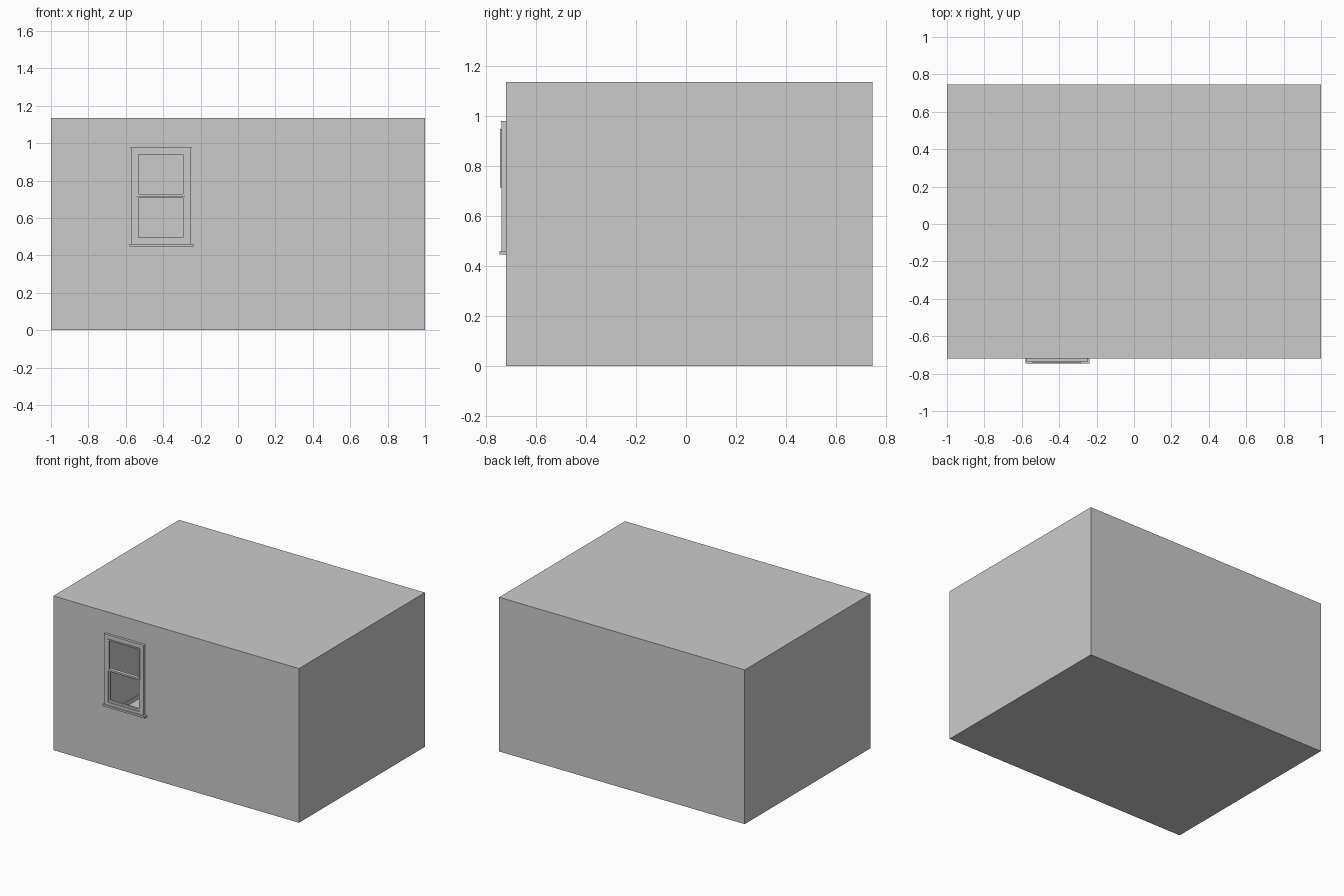
import bpy, bmesh

if "Cube" in bpy.data.objects:
    bpy.data.objects.remove(bpy.data.objects["Cube"])

X, Y0, Y1, H = 1.0, -0.719, 0.745, 1.135   # room extents
WX0, WX1, WZ0, WZ1 = -0.57, -0.254, 0.459, 0.974   # window casing
OX0, OX1 = -0.532, -0.294                   # glass openings


def mesh_object(name, bm):
    me = bpy.data.meshes.new(name)
    bm.to_mesh(me)
    bm.free()
    ob = bpy.data.objects.new(name, me)
    bpy.context.collection.objects.link(ob)
    return ob


def box(name, x0, x1, y0, y1, z0, z1):
    bm = bmesh.new()
    bmesh.ops.create_cube(bm, size=1)
    for v in bm.verts:
        v.co = (x1 if v.co.x > 0 else x0, y1 if v.co.y > 0 else y0, z1 if v.co.z > 0 else z0)
    return mesh_object(name, bm)


def ring(name, outer, inner, y0, y1):
    """Rectangular frame in the xz plane; rectangles are (x0, x1, z0, z1)."""
    bm = bmesh.new()

    def loop(r, y):
        a, b, c, d = r
        return [bm.verts.new(p) for p in ((a, y, c), (b, y, c), (b, y, d), (a, y, d))]

    loops = [loop(outer, y0), loop(inner, y0), loop(inner, y1), loop(outer, y1)]
    for k in range(4):
        p, q = loops[k], loops[(k + 1) % 4]
        for i in range(4):
            j = (i + 1) % 4
            bm.faces.new((p[i], p[j], q[j], q[i]))
    bmesh.ops.recalc_face_normals(bm, faces=bm.faces)
    return mesh_object(name, bm)


# thin walls: front wall with window hole, three plain walls, ceiling, floor
T = 0.004
ring("front_wall", (-X, X, 0, H), (-0.55, -0.275, 0.475, 0.955), Y0, Y0 + T)
box("back_wall", -X, X, Y1 - T, Y1, 0, H)
for s, name in ((-1, "left_wall"), (1, "right_wall")):
    a, b = sorted((s * X, s * (X - T)))
    box(name, a, b, Y0, Y1, 0, H)
box("ceiling", -X, X, Y0, Y1, H - T, H)
box("floor", -X, X, Y0, Y1, 0, 0.006)

# low skirting inside the room
S, SZ = 0.01, 0.035
for s, name in ((-1, "left_skirting"), (1, "right_skirting")):
    a, b = sorted((s * X, s * (X - S)))
    box(name, a, b, Y0, Y1, 0.003, SZ)
box("front_skirting", -X, X, Y0, Y0 + S, 0.003, SZ)
box("back_skirting", -X, X, Y1 - S, Y1, 0.003, SZ)

# window: casing, head trim, sill, and two sliding sashes
ring("window_casing", (WX0, WX1, WZ0, WZ1), (-0.543, -0.283, 0.48, 0.947), -0.736, Y0 + T)
box("window_head", WX0 - 0.005, WX1 + 0.005, -0.738, Y0, 0.972, 0.978)
box("window_sill", -0.58, -0.238, -0.745, Y0, 0.446, 0.46)
ring("upper_sash", (-0.543, -0.283, 0.714, 0.947), (OX0, OX1, 0.727, 0.938), -0.742, -0.727)
ring("lower_sash", (-0.545, -0.281, 0.478, 0.727), (OX0, OX1, 0.495, 0.706), -0.73, -0.716)
